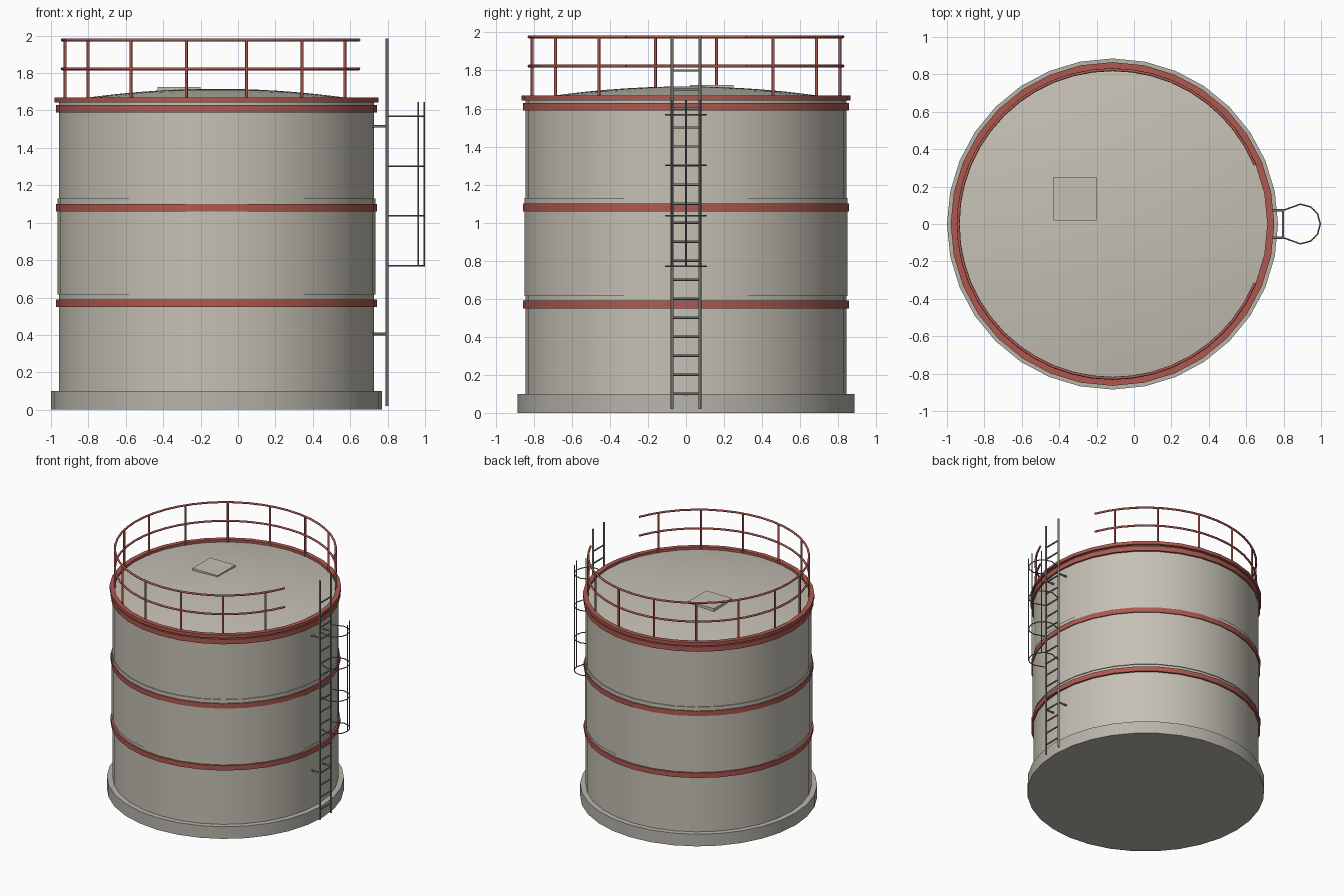
import bpy, bmesh
from math import sin, cos, pi, radians
from mathutils import Vector

cube = bpy.data.objects.get("Cube")
if cube:
    bpy.data.objects.remove(cube, do_unlink=True)

CX = -0.115          # tank axis
SIDES = 32


def material(name, rgb):
    m = bpy.data.materials.new(name)
    m.use_nodes = True
    col = (*rgb, 1.0)
    m.diffuse_color = col
    bsdf = next(n for n in m.node_tree.nodes if n.type == 'BSDF_PRINCIPLED')
    bsdf.inputs["Base Color"].default_value = col
    return m


PAINT = material("warm grey paint", (0.56, 0.53, 0.46))
CONCRETE = material("grey concrete", (0.48, 0.46, 0.41))
RED = material("faded red paint", (0.42, 0.10, 0.08))
STEEL = material("dull steel", (0.20, 0.20, 0.19))


def activate(ob):
    bpy.ops.object.select_all(action='DESELECT')
    ob.select_set(True)
    bpy.context.view_layer.objects.active = ob


def finish(bm, name, mat):
    bmesh.ops.recalc_face_normals(bm, faces=bm.faces)
    me = bpy.data.meshes.new(name)
    bm.to_mesh(me)
    bm.free()
    me.materials.append(mat)
    ob = bpy.data.objects.new(name, me)
    bpy.context.collection.objects.link(ob)
    activate(ob)
    bpy.ops.object.shade_smooth_by_angle(angle=radians(30))
    return ob


def lathe(name, profile, mat, closed=False):
    """Spin an (r, z) profile round the tank axis; r = 0 makes a pole."""
    bm = bmesh.new()
    rings = []
    for r, z in profile:
        if r == 0:
            rings.append([bm.verts.new((CX, 0, z))] * SIDES)
        else:
            rings.append([bm.verts.new((CX + r * cos(2 * pi * i / SIDES),
                                        r * sin(2 * pi * i / SIDES), z))
                          for i in range(SIDES)])
    pairs = list(zip(rings, rings[1:]))
    if closed:
        pairs.append((rings[-1], rings[0]))
    for a, b in pairs:
        for i in range(SIDES):
            j = (i + 1) % SIDES
            bm.faces.new(list(dict.fromkeys((a[i], a[j], b[j], b[i]))))
    return finish(bm, name, mat)


def ring(name, inner, outer, low, high, mat):
    return lathe(name, [(inner, low), (outer, low), (outer, high), (inner, high)], mat, True)


def tubes(name, paths, radius, mat):
    """Round bars along one or more polylines, as a single mesh."""
    cu = bpy.data.curves.new(name, 'CURVE')
    cu.dimensions = '3D'
    cu.bevel_depth = radius
    cu.bevel_resolution = 2
    cu.use_fill_caps = True
    for path in paths:
        sp = cu.splines.new('POLY')
        sp.points.add(len(path) - 1)
        for pt, co in zip(sp.points, path):
            pt.co = (*co, 1)
    cu.materials.append(mat)
    ob = bpy.data.objects.new(name, cu)
    bpy.context.collection.objects.link(ob)
    activate(ob)
    bpy.ops.object.convert(target='MESH')
    bpy.ops.object.shade_smooth_by_angle(angle=radians(50))
    return ob


def around(deg, r, z):
    return Vector((CX + r * cos(radians(deg)), r * sin(radians(deg)), z))


# Foundation slab
lathe("foundation", [(0, 0), (0.885, 0), (0.885, 0.1), (0, 0.1)], CONCRETE)

# Shell in three courses, the middle one slightly wider
for label, r, low in (("lower", 0.843, 0.1), ("middle", 0.85, 0.615), ("upper", 0.843, 1.13)):
    high = low + 0.515
    lathe(label + "_shell", [(0, low), (r, low), (r, high), (0, high)], PAINT)

# Painted stiffening bands and top rim
for label, low in (("lower", 0.55), ("middle", 1.06), ("upper", 1.59)):
    ring(label + "_band", 0.83, 0.858, low, low + 0.04, RED)
ring("top_rim", 0.828, 0.865, 1.642, 1.668, RED)

# Shallow domed roof
STEPS = 8
dome = [(0.84 * k / STEPS, 1.716 - 0.07 * (k / STEPS) ** 2) for k in range(STEPS, -1, -1)]
lathe("domed_roof", dome, PAINT)

# Roof hatch
bm = bmesh.new()
bmesh.ops.create_cube(bm, size=1)
bmesh.ops.scale(bm, vec=(0.23, 0.23, 0.032), verts=bm.verts)
bmesh.ops.translate(bm, vec=(-0.315, 0.135, 1.709), verts=bm.verts)
finish(bm, "roof_hatch", PAINT)

# Guard rail, open at the ladder
RAIL_R = 0.825
SEGS = 42
for label, z in (("top", 1.977), ("middle", 1.823)):
    arc = [around(22.5 + 315 * i / SEGS, RAIL_R, z) for i in range(SEGS + 1)]
    tubes(label + "_guard_rail", [arc], 0.008, RED)
posts = [33.75 + 22.5 * i for i in range(14)]
tubes("guard_posts", [[around(a, RAIL_R, 1.645), around(a, RAIL_R, 1.977)] for a in posts],
      0.008, RED)

# Ladder stiles, rungs and wall brackets
LX, LY = 0.797, 0.073
tubes("ladder_stiles", [[(LX, s * LY, 0.02), (LX, s * LY, 1.985)] for s in (-1, 1)], 0.008, STEEL)
tubes("ladder_rungs", [[(LX, -LY, 0.1 * i), (LX, LY, 0.1 * i)] for i in range(1, 19)],
      0.006, STEEL)
tubes("ladder_brackets", [[(0.7, s * LY, z), (LX, s * LY, z)]
                          for s in (-1, 1) for z in (0.405, 1.515)], 0.007, STEEL)

# Safety cage: hoops and uprights
HX, HR = 0.89, 0.106


def cage(deg, z):
    return (HX + HR * cos(radians(deg)), HR * sin(radians(deg)), z)


hoops = []
for i in range(4):
    z = 0.77 + 0.266 * i
    hoops.append([(LX, -LY, z)] + [cage(a, z) for a in range(-90, 91, 30)] + [(LX, LY, z)])
tubes("cage_hoops", hoops, 0.004, STEEL)
tubes("cage_uprights", [[cage(a, 0.77), cage(a, 1.645)] for a in (-45, 0, 45)], 0.004, STEEL)
